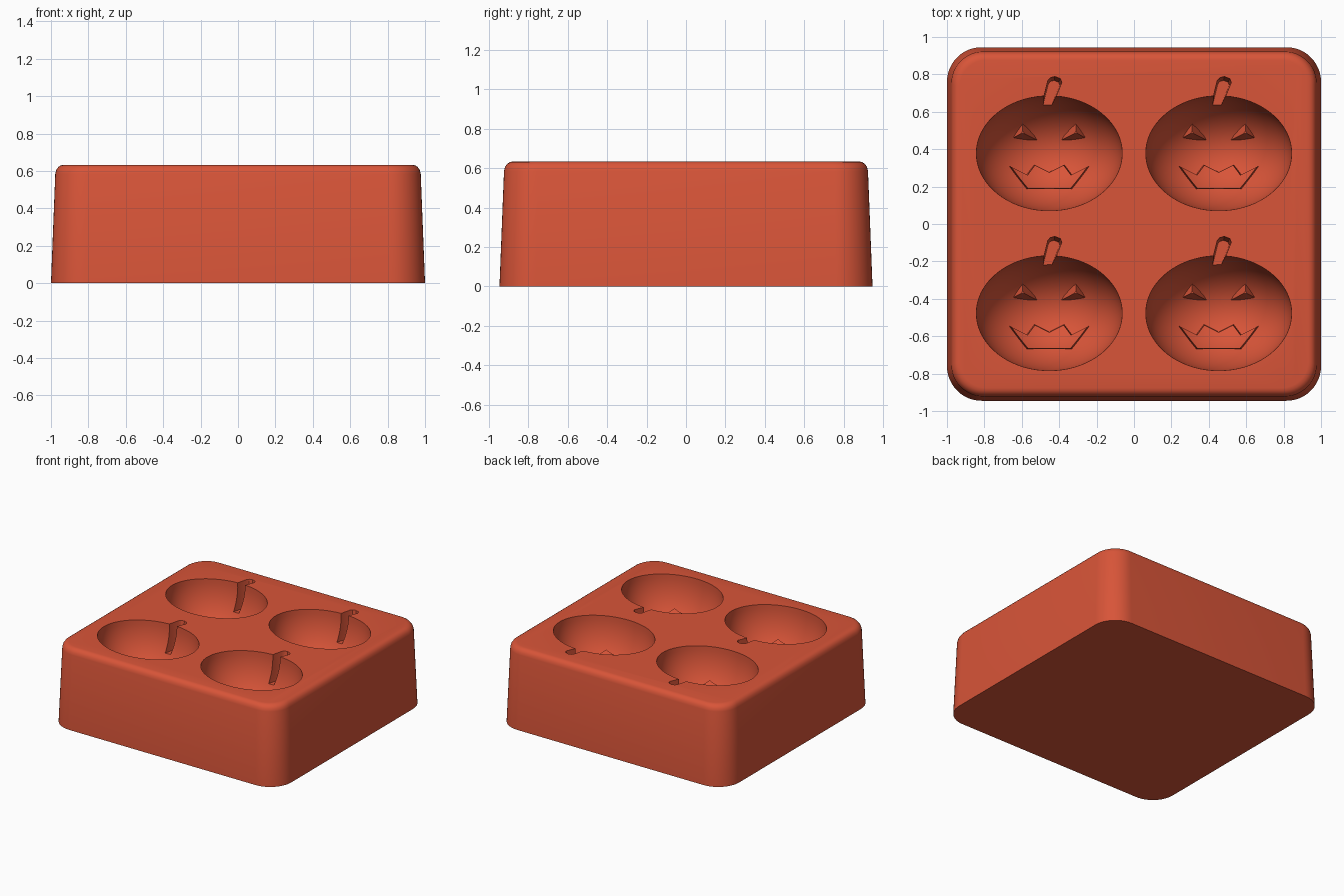
import bpy, bmesh, math
from mathutils import Matrix, Vector

if "Cube" in bpy.data.objects:
    bpy.data.objects.remove(bpy.data.objects["Cube"], do_unlink=True)

TOP = 0.633
RADII = Vector((0.39, 0.307, 0.40))
CENTRES = [(x, y) for x in (-0.453, 0.453) for y in (-0.477, 0.378)]

clay = bpy.data.materials.new("terracotta_red")
clay.use_nodes = True
colour = (0.69, 0.09, 0.04, 1)
clay.diffuse_color = colour
clay.node_tree.nodes["Principled BSDF"].inputs["Base Color"].default_value = colour


def finish(name, bm, helper=True):
    bmesh.ops.recalc_face_normals(bm, faces=bm.faces)
    mesh = bpy.data.meshes.new(name)
    bm.to_mesh(mesh)
    bm.free()
    mesh.materials.append(clay)
    ob = bpy.data.objects.new(name, mesh)
    bpy.context.collection.objects.link(ob)
    ob.hide_render = helper
    return ob


def loft(bm, rings):
    """Skin a stack of matching closed rings and cap both ends."""
    rows = [[bm.verts.new(p) for p in ring] for ring in rings]
    n = len(rows[0])
    for low, high in zip(rows, rows[1:]):
        for i in range(n):
            j = (i + 1) % n
            bm.faces.new((low[i], low[j], high[j], high[i]))
    bm.faces.new(rows[0][::-1])
    bm.faces.new(rows[-1])


def rounded_rect(hx, hy, r, z, steps=12):
    pts = []
    for k, (sx, sy) in enumerate(((1, 1), (-1, 1), (-1, -1), (1, -1))):
        for s in range(steps + 1):
            a = math.pi / 2 * (k + s / steps)
            pts.append((sx * (hx - r) + r * math.cos(a), sy * (hy - r) + r * math.sin(a), z))
    return pts


def bowls(name, scale):
    """Ellipsoids centred on the top surface, one per cavity."""
    bm = bmesh.new()
    for x, y in CENTRES:
        mat = Matrix.Translation((x, y, TOP)) @ Matrix.Diagonal((*(RADII * scale), 1))
        bmesh.ops.create_uvsphere(bm, u_segments=72, v_segments=36, radius=1, matrix=mat)
    return finish(name, bm)


def tapers(name, outlines, z0, z1, s0, s1, pivots):
    """Upright tapered solids from outlines, repeated in every cavity."""
    bm = bmesh.new()
    for cx, cy in CENTRES:
        for outline, (px, py) in zip(outlines, pivots):
            loft(bm, [[(cx + px + (x - px) * s, cy + py + (y - py) * s, z)
                       for x, y in outline] for z, s in ((z0, s0), (z1, s1))])
    return finish(name, bm)


# Tapered block with rounded corners and a soft top edge
bm = bmesh.new()
profile = [(0, 0), (0.023, 0.585), (0.029, 0.607), (0.04, 0.622), (0.053, 0.63), (0.068, TOP)]
loft(bm, [rounded_rect(1 - d, 0.945 - d, 0.185 - d * 0.6, z) for d, z in profile])
mould = finish("mould_block", bm, helper=False)

# Raised grin
half = [(0, -0.1), (0.08, -0.06), (0.125, -0.115), (0.225, -0.065), (0.13, -0.195)]
grin = half + [(-x, y) for x, y in half[:0:-1]]
mouth = tapers("mouth_relief", [grin], 0.2, 0.42, 1.03, 0.87, [(0, -0.14)])

# Raised triangular eyes
eyes = [[(s * 0.142 - 0.068, 0.075), (s * 0.142 + 0.068, 0.075), (s * 0.142, 0.19)] for s in (-1, 1)]
eye_relief = tapers("eye_relief", eyes, 0.26, 0.375, 1.12, 0.12,
                    [(s * 0.142, 0.11) for s in (-1, 1)])

# Leaning stem groove with chamfered corners
stem = [(-0.055, 0.2), (-0.005, 0.2), (0.068, 0.38), (0.06, 0.4), (0.03, 0.412),
        (0.005, 0.405), (-0.008, 0.39)]
stem_cut = tapers("stem_cutter", [stem], 0.42, 0.68, 0.8, 1.03, [(0.01, 0.3)])

# Carve the bowls, add the faces, trim them to the bowl curve, then cut the stems
steps = [(bowls("bowl_cutter", 1), "DIFFERENCE"), (mouth, "UNION"),
         (bowls("relief_trimmer", 0.87), "DIFFERENCE"),
         (eye_relief, "UNION"), (stem_cut, "DIFFERENCE")]
for tool, operation in steps:
    mod = mould.modifiers.new(tool.name, "BOOLEAN")
    mod.operation = operation
    mod.solver = "EXACT"
    mod.object = tool

# Bake the carving and drop the tools
bpy.context.view_layer.update()
baked = bpy.data.meshes.new_from_object(mould.evaluated_get(bpy.context.evaluated_depsgraph_get()))
mould.modifiers.clear()
mould.data = baked
for tool, _ in steps:
    bpy.data.objects.remove(tool, do_unlink=True)

bpy.ops.object.select_all(action="DESELECT")
mould.select_set(True)
bpy.context.view_layer.objects.active = mould
bpy.ops.object.shade_smooth_by_angle(angle=math.radians(30))
